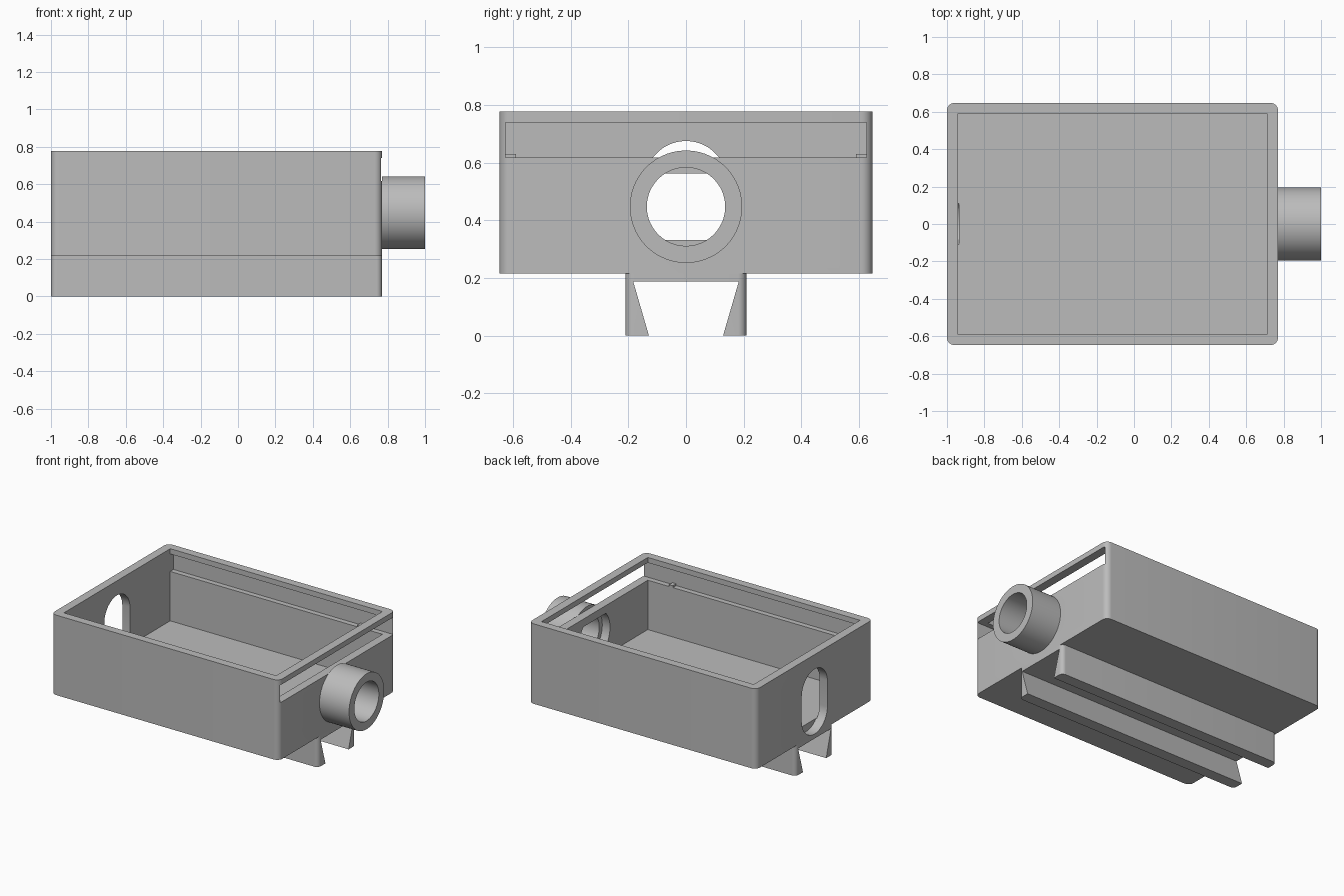
import bpy, bmesh, math

cube = bpy.data.objects.get("Cube")
if cube:
    bpy.data.objects.remove(cube, do_unlink=True)

grey = bpy.data.materials.new("plastic grey")
grey.use_nodes = True
grey.diffuse_color = (0.5, 0.5, 0.5, 1)
grey.node_tree.nodes["Principled BSDF"].inputs["Base Color"].default_value = grey.diffuse_color


def prism(name, points, x0, x1, corner=0):
    """Extrude a (y, z) outline from x0 to x1, optionally rounding upright edges."""
    bm = bmesh.new()
    face = bm.faces.new([bm.verts.new((x0, y, z)) for y, z in points])
    ends = bmesh.ops.extrude_face_region(bm, geom=[face])["geom"]
    for v in ends:
        if isinstance(v, bmesh.types.BMVert):
            v.co.x = x1
    if corner:
        upright = [e for e in bm.edges
                   if abs(e.verts[0].co.z - e.verts[1].co.z) > 0.01]
        bmesh.ops.bevel(bm, geom=upright, offset=corner, segments=8,
                        profile=0.5, affect='EDGES')
    bmesh.ops.recalc_face_normals(bm, faces=bm.faces[:])
    mesh = bpy.data.meshes.new(name)
    bm.to_mesh(mesh)
    bm.free()
    mesh.materials.append(grey)
    obj = bpy.data.objects.new(name, mesh)
    bpy.context.collection.objects.link(obj)
    return obj


def rect(half_y, z0, z1):
    return [(-half_y, z0), (half_y, z0), (half_y, z1), (-half_y, z1)]


def round_outline(radius, stretch=0, flat=None, n=64):
    """Circle around the port axis, stretched upright or trimmed by flats."""
    pts = []
    for i in range(n):
        a = 2 * math.pi * (i + 0.5) / n
        y, z = radius * math.cos(a), radius * math.sin(a)
        if flat:
            z = max(-flat, min(flat, z))
        pts.append((y, PORT_Z + z + math.copysign(stretch, z)))
    return pts


def cut(obj, cutters):
    for c in cutters:
        c.hide_render = True
        mod = obj.modifiers.new("cut", 'BOOLEAN')
        mod.operation, mod.solver, mod.object = 'DIFFERENCE', 'EXACT', c
    bpy.context.view_layer.update()
    evaluated = obj.evaluated_get(bpy.context.evaluated_depsgraph_get())
    mesh = bpy.data.meshes.new_from_object(evaluated)
    obj.modifiers.clear()
    obj.data = mesh
    for c in cutters:
        bpy.data.objects.remove(c, do_unlink=True)


def smooth(obj):
    bpy.ops.object.select_all(action='DESELECT')
    obj.select_set(True)
    bpy.context.view_layer.objects.active = obj
    bpy.ops.object.shade_smooth_by_angle(angle=math.radians(30))


PORT_Z = 0.447
BACK, FRONT = -1.0, 0.77

# Open enclosure with sliding lid groove and end openings
case = prism("enclosure", rect(0.647, 0.215, 0.777), BACK, FRONT, 0.04)
cut(case, [
    prism("cavity", rect(0.59, 0.27, 0.9), BACK + 0.06, FRONT - 0.06),
    prism("lid_groove", rect(0.627, 0.617, 0.74), BACK + 0.06, FRONT + 0.1),
    prism("cable_slot", round_outline(0.143, stretch=0.085), BACK - 0.1, BACK + 0.065),
    prism("port_hole", round_outline(0.17, flat=0.115), FRONT - 0.1, FRONT + 0.01),
])
smooth(case)

# Hollow port tube
tube = prism("port_tube", round_outline(0.195), FRONT, 1.0)
cut(tube, [prism("bore", round_outline(0.136), FRONT - 0.1, 1.1)])
smooth(tube)

# Dovetail mounting rail under the floor
rail = prism("dovetail_rail", rect(0.21, 0, 0.215), BACK, FRONT, 0.03)
dovetail = [(-0.123, -0.02), (0.123, -0.02), (0.183, 0.187), (-0.183, 0.187)]
cut(rail, [prism("dovetail_channel", dovetail, BACK - 0.1, FRONT + 0.1)])
smooth(rail)

# Small lid catches in the groove
for side, label in ((1, "back"), (-1, "front")):
    a, b = side * 0.59, side * 0.63
    prism(label + "_lid_catch", [(a, 0.612), (b, 0.612), (b, 0.63), (a, 0.63)], 0.515, 0.545)
